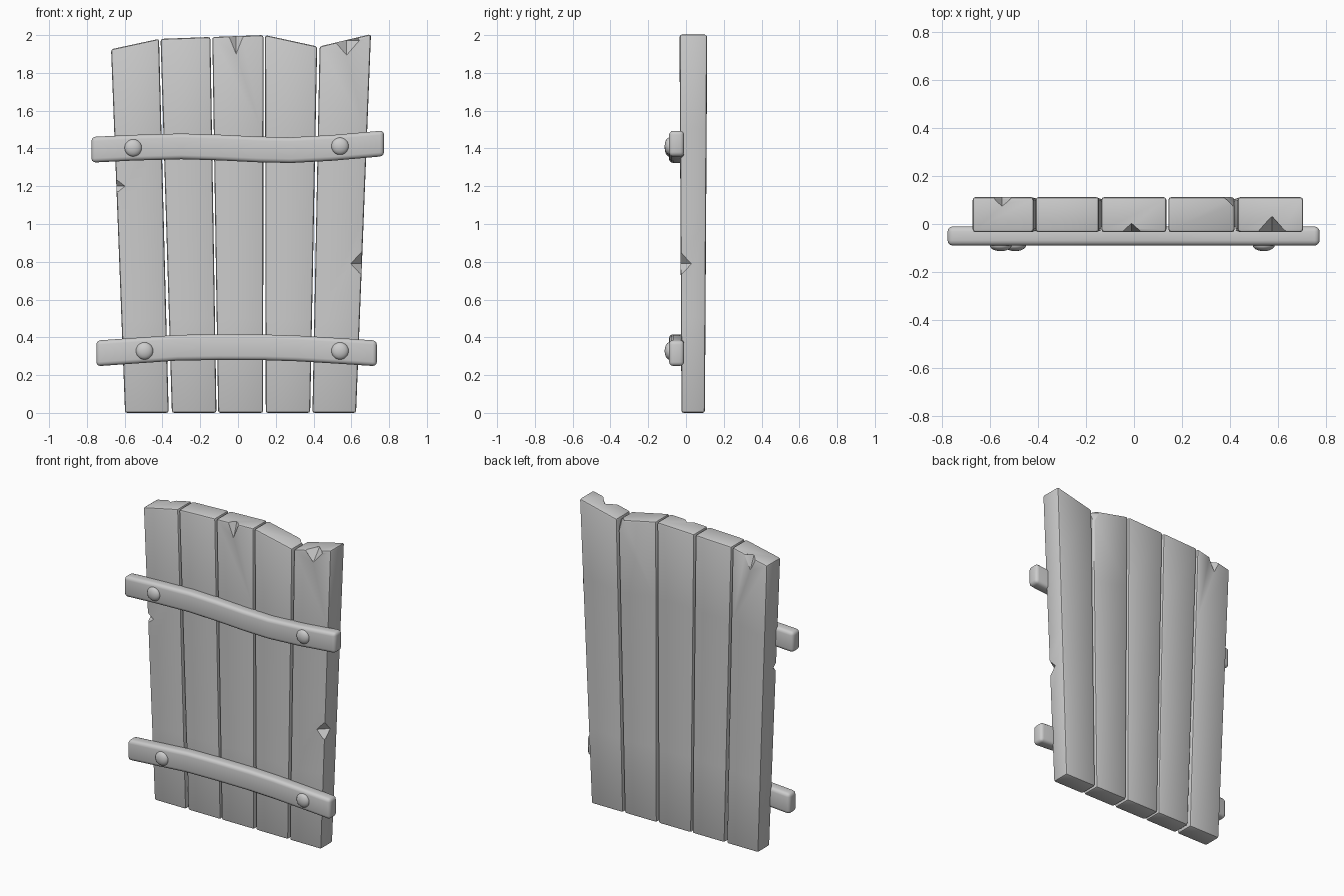
import bpy, bmesh, math
from mathutils import Vector

if "Cube" in bpy.data.objects:
    bpy.data.objects.remove(bpy.data.objects["Cube"])


def make_object(name, bm):
    mesh = bpy.data.meshes.new(name)
    bm.to_mesh(mesh)
    bm.free()
    ob = bpy.data.objects.new(name, mesh)
    bpy.context.collection.objects.link(ob)
    return ob


def smooth(ob):
    bpy.ops.object.select_all(action='DESELECT')
    ob.select_set(True)
    bpy.context.view_layer.objects.active = ob
    bpy.ops.object.shade_smooth_by_angle(angle=math.radians(35))


def loft(name, rings, bevel, segments=2):
    """Skin four-point rings, cap the ends and round the hard edges."""
    bm = bmesh.new()
    vs = [[bm.verts.new(p) for p in r] for r in rings]
    for a, b in zip(vs, vs[1:]):
        for i in range(4):
            j = (i + 1) % 4
            bm.faces.new((a[i], a[j], b[j], b[i]))
    bm.faces.new(vs[0][::-1])
    bm.faces.new(vs[-1])
    bmesh.ops.recalc_face_normals(bm, faces=bm.faces[:])
    hard = [e for e in bm.edges if e.calc_face_angle(0) > 0.6]
    bmesh.ops.bevel(bm, geom=hard, offset=bevel, offset_type='OFFSET',
                    segments=segments, profile=0.5, affect='EDGES', clamp_overlap=True)
    return make_object(name, bm)


def chip(ob, centre, radii):
    """Cut a splintered notch out of an edge with a stretched octahedron."""
    bm = bmesh.new()
    pts = []
    for axis in range(3):
        for s in (-1, 1):
            p = Vector(centre)
            p[axis] += s * radii[axis]
            pts.append(bm.verts.new(p))
    bmesh.ops.convex_hull(bm, input=pts)
    bmesh.ops.recalc_face_normals(bm, faces=bm.faces[:])
    cutter = make_object("chip_cutter", bm)
    cutter.hide_render = True
    mod = ob.modifiers.new("chip", 'BOOLEAN')
    mod.operation = 'DIFFERENCE'
    mod.solver = 'EXACT'
    mod.object = cutter
    bpy.context.view_layer.objects.active = ob
    bpy.ops.object.modifier_apply(modifier=mod.name)
    bpy.data.objects.remove(cutter)


# Planks: bottom left/right x, top left/right x, top left/right z
planks = [
    (-0.598, -0.367, -0.672, -0.418, 1.925, 1.98),
    (-0.350, -0.114, -0.410, -0.146, 1.98, 1.99),
    (-0.105, 0.133, -0.136, 0.135, 1.99, 2.0),
    (0.147, 0.382, 0.143, 0.419, 2.0, 1.94),
    (0.394, 0.625, 0.432, 0.704, 1.94, 2.005),
]
# Chips per plank: centre and radii
chips = {
    0: [((-0.648, -0.03, 1.20), (0.05, 0.04, 0.04)),
        ((-0.55, 0.112, 1.955), (0.045, 0.04, 0.09))],
    2: [((-0.01, -0.032, 1.995), (0.04, 0.035, 0.10))],
    3: [((0.415, 0.112, 1.94), (0.045, 0.04, 0.08))],
    4: [((0.655, -0.03, 0.79), (0.06, 0.06, 0.065)),
        ((0.575, -0.032, 1.972), (0.07, 0.065, 0.08))],
}
for n, (bl, br, tl, tr, zl, zr) in enumerate(planks):
    rings = []
    for t in (0, 0.25, 0.5, 0.75, 1):
        l, r = bl + (tl - bl) * t, br + (tr - br) * t
        f, b = -0.024 - 0.01 * t, 0.10 + 0.012 * t
        rings.append([(l, f, zl * t), (r, f, zr * t), (r, b, zr * t), (l, b, zl * t)])
    plank = loft(f"plank_{n + 1}", rings, 0.012)
    for c, r in chips.get(n, []):
        chip(plank, c, r)
    smooth(plank)

# Cross rails: x and centre height along the wavy length
rails = {
    "upper_rail": [(-0.776, 1.393), (-0.55, 1.404), (-0.3, 1.411), (-0.1, 1.405),
                   (0.1, 1.395), (0.28, 1.391), (0.5, 1.403), (0.773, 1.427)],
    "lower_rail": [(-0.75, 0.315), (-0.52, 0.331), (-0.32, 0.345), (-0.1, 0.348),
                   (0.14, 0.347), (0.32, 0.341), (0.52, 0.329), (0.735, 0.315)],
}
for name, path in rails.items():
    rings = [[(x, -0.09, z - 0.068), (x, -0.01, z - 0.068),
              (x, -0.01, z + 0.068), (x, -0.09, z + 0.068)] for x, z in path]
    smooth(loft(name, rings, 0.022, 3))

# Domed bolt heads
for n, (x, z) in enumerate([(-0.555, 1.403), (0.54, 1.412), (-0.495, 0.328), (0.54, 0.328)]):
    bm = bmesh.new()
    bmesh.ops.create_uvsphere(bm, u_segments=20, v_segments=12, radius=1)
    for v in bm.verts:
        a, b, c = v.co
        v.co = (x + a * 0.046, -0.088 - c * 0.025, z + b * 0.046)
    bmesh.ops.recalc_face_normals(bm, faces=bm.faces[:])
    smooth(make_object(f"bolt_{n + 1}", bm))
